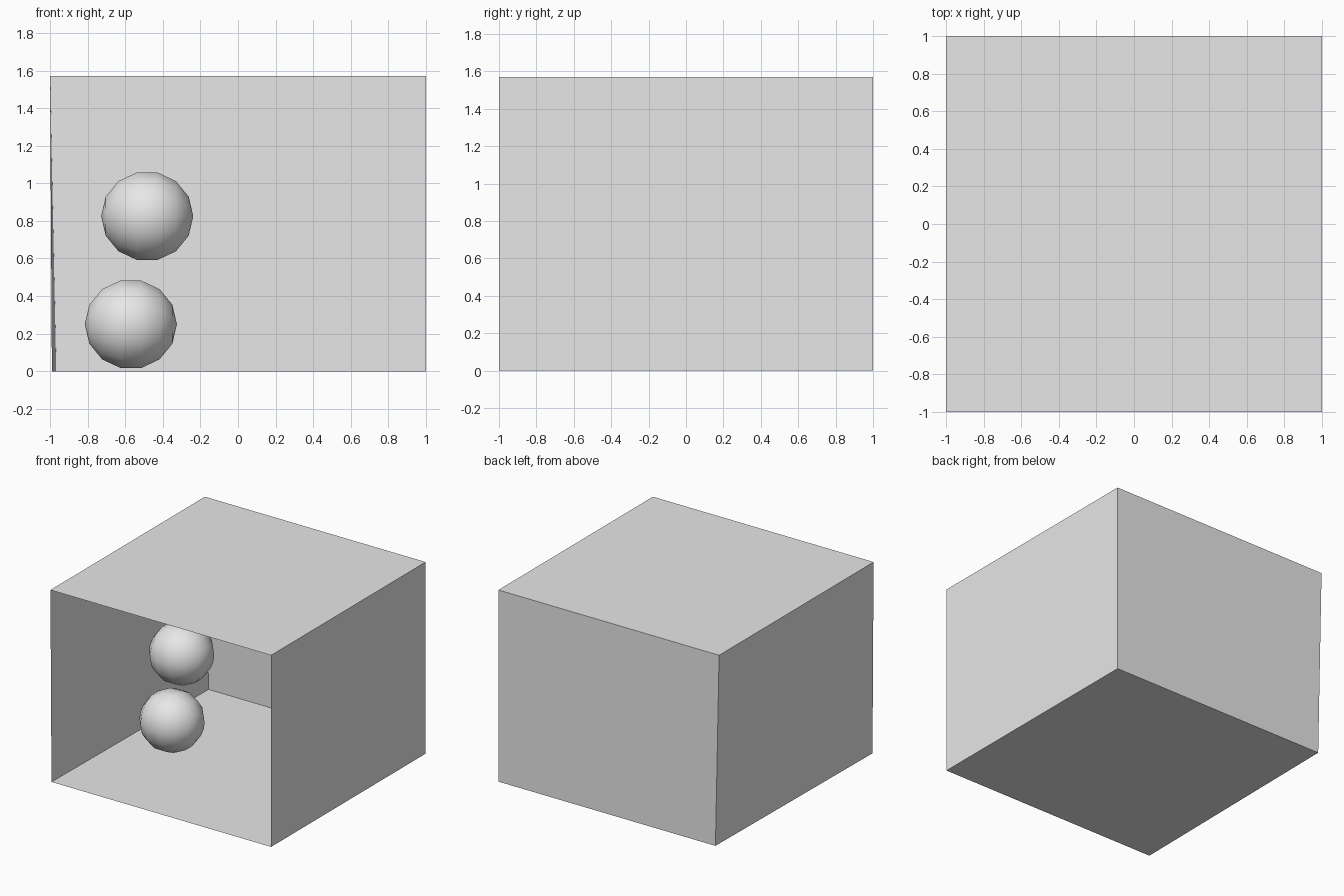
import bpy
import bmesh
import math

cube = bpy.data.objects.get("Cube")
if cube:
    bpy.data.objects.remove(cube, do_unlink=True)

HEIGHT = 1.57

# One plain grey for everything
grey = bpy.data.materials.new("light grey")
grey.use_nodes = True
colour = (0.8, 0.8, 0.8, 1.0)
grey.diffuse_color = colour
grey.node_tree.nodes["Principled BSDF"].inputs["Base Color"].default_value = colour


def make_room():
    """Thin-walled box with an open front and a slightly leaning side wall."""
    bm = bmesh.new()
    bmesh.ops.create_cube(bm, size=2)
    for v in bm.verts:
        v.co.z = HEIGHT if v.co.z > 0 else 0
        # The low edge of the -x wall is drawn in, more so at the back
        if v.co.x < 0 and v.co.z == 0:
            v.co.x = -0.967 if v.co.y > 0 else -0.99
    front = [f for f in bm.faces if f.calc_center_median().y < -0.9]
    bmesh.ops.delete(bm, geom=front, context='FACES_ONLY')
    mesh = bpy.data.meshes.new("room_shell")
    bm.to_mesh(mesh)
    bm.free()
    mesh.materials.append(grey)
    room = bpy.data.objects.new("room_shell", mesh)
    bpy.context.collection.objects.link(room)


def make_ball(name, x, z):
    """Coarse smooth-shaded ball with its poles along x."""
    bpy.ops.mesh.primitive_uv_sphere_add(
        segments=14, ring_count=7, radius=0.245,
        location=(x, -0.04, z), rotation=(0, math.pi / 2, 0))
    ball = bpy.context.object
    ball.name = name
    ball.data.materials.append(grey)
    bpy.ops.object.shade_smooth()


make_room()
make_ball("lower_ball", -0.57, 0.25)
make_ball("upper_ball", -0.483, 0.825)
